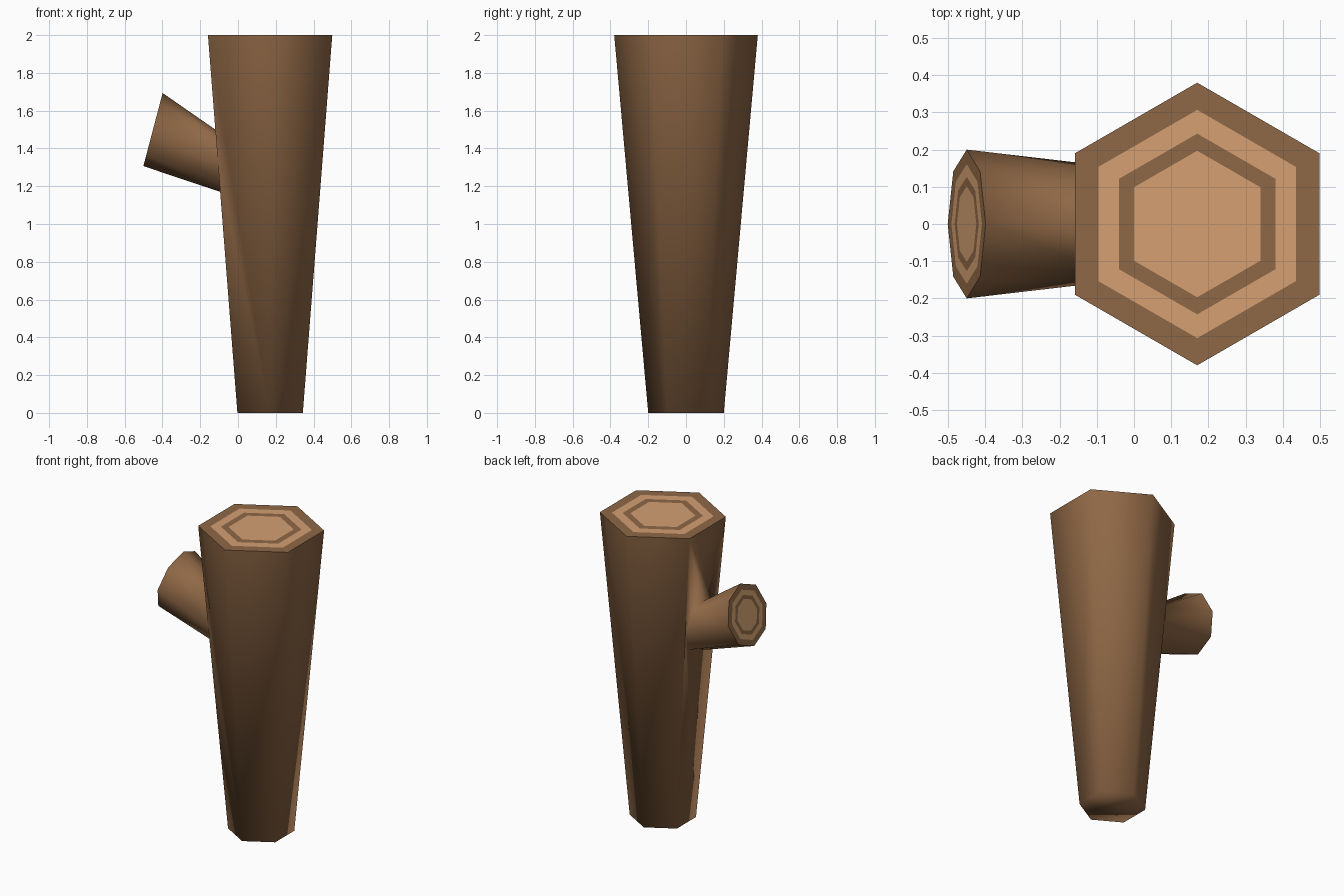
import bpy, bmesh
from math import cos, sin, pi, sqrt
from mathutils import Vector

if "Cube" in bpy.data.objects:
    bpy.data.objects.remove(bpy.data.objects["Cube"])


def material(name, color):
    m = bpy.data.materials.new(name)
    m.diffuse_color = color
    m.use_nodes = True
    m.node_tree.nodes["Principled BSDF"].inputs["Base Color"].default_value = m.diffuse_color
    return m


BARK = material("bark", (0.275, 0.138, 0.061, 1))
WOOD = material("cut_wood", (0.66, 0.35, 0.168, 1))


def loop(center, u, v, radius, sides, start=0.0):
    angles = [start + 2 * pi * i / sides for i in range(sides)]
    return [center + radius * (cos(a) * u + sin(a) * v) for a in angles]


def finish(bm, name, smooth):
    for f in bm.faces:
        f.smooth = smooth
    mesh = bpy.data.meshes.new(name)
    bm.to_mesh(mesh)
    bm.free()
    mesh.materials.append(BARK)
    mesh.materials.append(WOOD)
    obj = bpy.data.objects.new(name, mesh)
    bpy.context.collection.objects.link(obj)


X, Y, Z = Vector((1, 0, 0)), Vector((0, 1, 0)), Vector((0, 0, 1))
BASE = Vector((0.17, 0, 0))
TOP = Vector((0.17, 0, 2))
TIP = Vector((-0.45, 0, 1.5))
TILT = Vector((0.255, 0, 0.967)).normalized()


def trunk_radius(z):
    return 0.2 + 0.09 * z


# Hexagonal trunk flaring upward, with an octagonal branch grown from its left face
bm = bmesh.new()
b = [bm.verts.new(p) for p in loop(BASE, X, Y, 0.2, 6, pi / 6)]
t = [bm.verts.new(p) for p in loop(TOP, X, Y, 0.38, 6, pi / 6)]
h = []
for i in range(8):
    z = 1.335 + 0.165 * sin(i * pi / 4)
    h.append(bm.verts.new((0.17 - sqrt(3) / 2 * trunk_radius(z),
                           -0.16 * cos(i * pi / 4), z)))
e = [bm.verts.new(p) for p in loop(TIP, -Y, TILT, 0.2, 8)]

for k in (0, 4, 5):
    n = (k + 1) % 6
    bm.faces.new((b[k], b[n], t[n], t[k]))
bm.faces.new((b[1], b[2], h[4], t[2], t[1]))
bm.faces.new((b[3], b[4], t[4], t[3], h[0]))
bm.faces.new((t[3], t[2], h[4], h[3], h[2], h[1], h[0]))
bm.faces.new((b[2], b[3], h[0], h[7], h[6], h[5], h[4]))
bm.faces.new(b[::-1])
for i in range(8):
    n = (i + 1) % 8
    bm.faces.new((h[i], h[n], e[n], e[i]))
finish(bm, "trunk_and_branch", True)


# Flat cut ends with alternating bark and wood rings
def cut_end(name, center, u, v, radii, sides, start):
    bm = bmesh.new()
    rings = [[bm.verts.new(p) for p in loop(center, u, v, r, sides, start)]
             for r in radii]
    for j in range(len(rings) - 1):
        outer, inner = rings[j], rings[j + 1]
        for i in range(sides):
            n = (i + 1) % sides
            f = bm.faces.new((outer[i], outer[n], inner[n], inner[i]))
            f.material_index = j % 2
    bm.faces.new(rings[-1]).material_index = 1
    finish(bm, name, False)


cut_end("trunk_cut_end", TOP, X, Y, (0.38, 0.307, 0.243, 0.197), 6, pi / 6)
cut_end("branch_cut_end", TIP, -Y, TILT, (0.2, 0.161, 0.127, 0.102), 8, 0)
